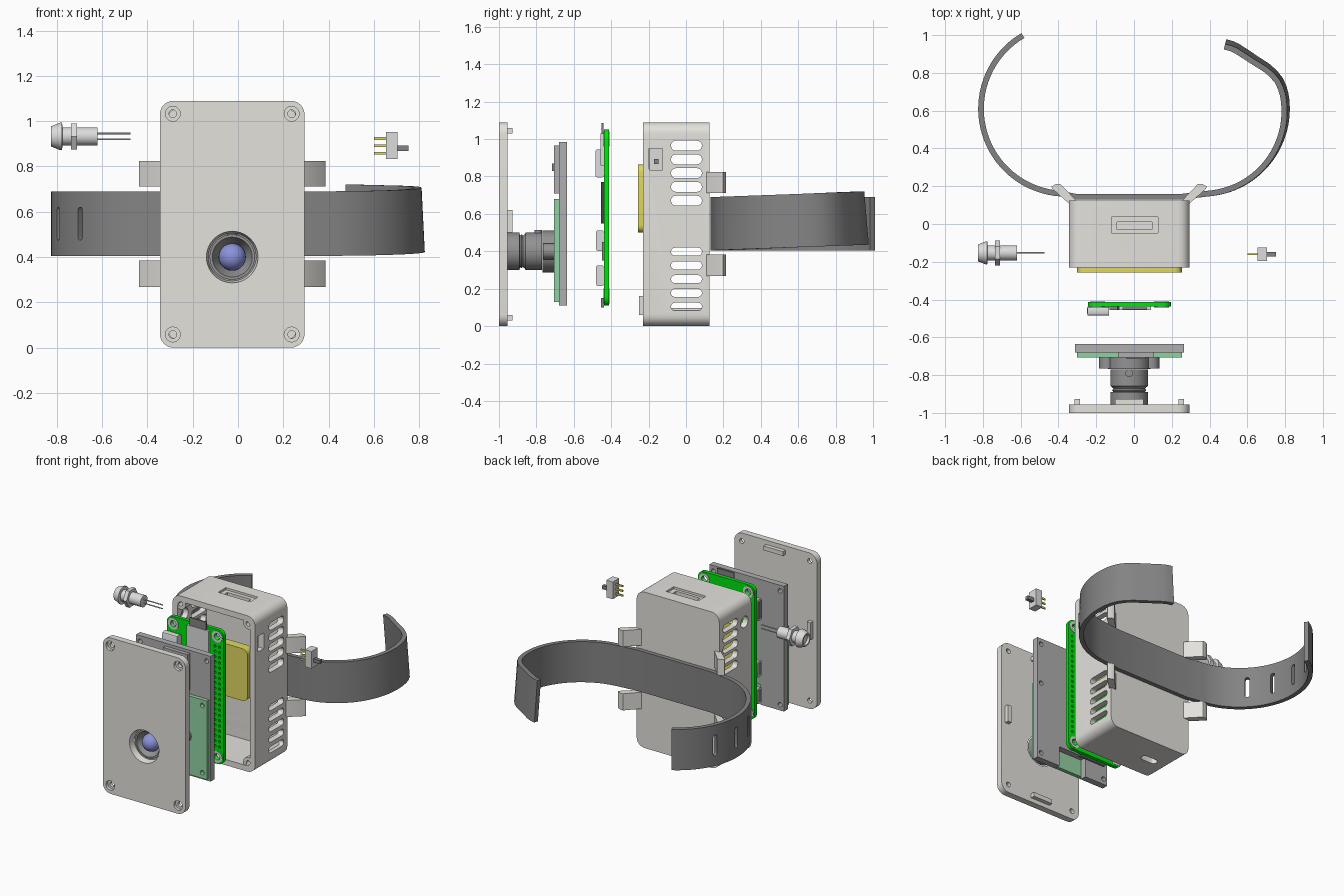
import bpy, bmesh, math
from mathutils import Vector, Matrix

if "Cube" in bpy.data.objects:
    bpy.data.objects.remove(bpy.data.objects["Cube"])


def material(name, *rgb):
    m = bpy.data.materials.new(name)
    m.use_nodes = True
    m.diffuse_color = (*rgb, 1)
    m.node_tree.nodes["Principled BSDF"].inputs["Base Color"].default_value = (*rgb, 1)
    return m


CASE = material("warm light grey", .78, .76, .72)
STRAP = material("dark grey", .23, .23, .23)
LENS = material("lens grey", .29, .29, .29)
PCB = material("bright green", 0, .78, .005)
PALE = material("pale green", .29, .64, .36)
PANEL = material("mid grey", .43, .43, .44)
SILVER = material("silver", .72, .72, .72)
BLUE = material("lens blue", .26, .29, .7)
YELLOW = material("yellow", .74, .69, .12)
BLACK = material("near black", .06, .06, .06)

CX = -.0255  # centre line of the case


def finish(name, bm, mat):
    bmesh.ops.recalc_face_normals(bm, faces=bm.faces)
    me = bpy.data.meshes.new(name)
    bm.to_mesh(me)
    bm.free()
    ob = bpy.data.objects.new(name, me)
    bpy.context.collection.objects.link(ob)
    if mat:
        me.materials.append(mat)
    smooth(me)
    return ob


def smooth(me):
    me.shade_smooth()
    me.set_sharp_from_angle(angle=math.radians(32))


def box(name, mat, x, y, z, axis=1, r=0, segs=6):
    """Block from ranges; edges parallel to the axis are rounded by r."""
    bm = bmesh.new()
    bmesh.ops.create_cube(bm, size=1)
    for v in bm.verts:
        v.co = [lo + (c + .5) * (hi - lo) for c, (lo, hi) in zip(v.co, (x, y, z))]
    if r:
        edges = [e for e in bm.edges
                 if abs((e.verts[0].co - e.verts[1].co).normalized()[axis]) > .9]
        bmesh.ops.bevel(bm, geom=edges, offset=r, segments=segs, profile=.5, affect='EDGES')
    return finish(name, bm, mat)


def lathe(name, mat, axis, centre, profile, segs=32):
    """Turn (radius, position) points round an axis through the centre."""
    bm = bmesh.new()
    d, side = Vector((0, 0, 0)), Vector((0, 0, 0))
    d[axis], side[(axis + 1) % 3] = 1, 1
    base = Vector(centre)
    base[axis] = 0
    vs = [bm.verts.new(base + side * r + d * t) for r, t in profile]
    es = [bm.edges.new(p) for p in zip(vs, vs[1:])]
    bmesh.ops.spin(bm, geom=vs + es, cent=base, axis=d, angle=2 * math.pi, steps=segs)
    bmesh.ops.remove_doubles(bm, verts=bm.verts, dist=1e-5)
    return finish(name, bm, mat)


def rod(name, mat, axis, centre, r, a, b, segs=24):
    return lathe(name, mat, axis, centre, [(0, a), (r, a), (r, b), (0, b)], segs)


def cut(ob, cutters):
    for c in cutters:
        m = ob.modifiers.new("cut", 'BOOLEAN')
        m.operation, m.solver, m.object = 'DIFFERENCE', 'EXACT', c
    dg = bpy.context.evaluated_depsgraph_get()
    me = bpy.data.meshes.new_from_object(ob.evaluated_get(dg))
    ob.modifiers.clear()
    ob.data = me
    smooth(me)
    for c in cutters:
        bpy.data.objects.remove(c)


def mid(c, half):
    return (c - half, c + half)


WIDE, TALL = (-.345, .294), (0, 1.09)
CORNERS = [(x, z) for x in (-.288, .237) for z in (.058, 1.033)]

# Front cover with countersunk corners, lens opening and snap tabs
cover = box("front_cover", CASE, WIDE, (-1, -.955), TALL, r=.06)
holes = [lathe("c", None, 1, (x, 0, z), [(0, -1.01), (.033, -1.01), (.033, -.98),
         (.017, -.98), (.017, -.94), (0, -.94)], 20) for x, z in CORNERS]
holes.append(lathe("c", None, 1, (CX, 0, .4), [(0, -1.01), (.116, -1.01), (.102, -.94), (0, -.94)], 40))
cut(cover, holes)
for s in (-1, 1):
    box("cover_side_tab", CASE, mid(CX + s * .275, .015), (-.955, -.927), (.5, .62))
    box("cover_end_tab", CASE, mid(CX, .075), (-.955, -.927), mid(.545 + s * .5, .015))

# Lens barrel, glass and mount
lathe("lens_barrel", LENS, 1, (CX, 0, .4),
      [(0, -.89), (.055, -.89), (.088, -.957), (.1, -.957), (.1, -.89), (.084, -.888),
       (.09, -.88), (.084, -.872), (.09, -.864), (.1, -.857), (.1, -.77), (0, -.77)], 40)
bm = bmesh.new()
bmesh.ops.create_uvsphere(bm, u_segments=28, v_segments=16, radius=.06,
                          matrix=Matrix.Translation((CX, -.92, .4)))
finish("lens_glass", bm, BLUE)
rod("lens_mount", LENS, 1, (CX, 0, .4), .112, -.768, -.706, 12)
rod("focus_screw", LENS, 2, (CX, -.79, 0), .02, .48, .514, 16)
for s in (-1, 1):
    rod("mount_lug", LENS, 1, (CX + s * .117, 0, .4), .043, -.765, -.706, 12)

# Camera board and its backing panel
panel = box("camera_panel", PANEL, (-.312, .264), (-.68, -.636), (.11, .985))
cut(panel, [rod("c", None, 1, (x, 0, z), .016, -.7, -.6, 12)
            for x in (-.282, .234) for z in (.15, .66, .945)]
    + [box("c", None, (-.132, .083), (-.7, -.6), (.1, .25))])
board = box("camera_board", PALE, (-.302, .253), (-.706, -.68), (.13, .68))
cut(board, [rod("c", None, 1, (x, 0, z), .016, -.72, -.67, 12)
            for x in (-.267, .218) for z in (.17, .64)])
box("camera_chip", PANEL, (-.085, .105), (-.706, -.68), (.71, .965))
box("camera_connector", STRAP, (-.04, .06), (-.716, -.706), (.83, .87))

# Computer board with ringed mounting holes, pin header holes and connectors
pi = box("computer_board", PCB, (-.243, .196), (-.438, -.412), (.11, 1.05), r=.045)
MOUNTS = [(x, z) for x in (-.193, .146) for z in (.16, 1.0)]
cut(pi, [rod("c", None, 1, (x, 0, z), .022, -.5, -.4, 16) for x, z in MOUNTS]
    + [rod("c", None, 1, (.146 + s * .018, 0, .232 + i * .0367), .009, -.5, -.4, 8)
       for i in range(20) for s in (-1, 1)])
for x, z in MOUNTS:
    lathe("mount_ring", SILVER, 1, (x, 0, z),
          [(.022, -.441), (.04, -.441), (.04, -.409), (.022, -.409), (.022, -.441)], 20)
box("video_port", SILVER, (-.247, -.132), (-.485, -.438), (.795, .945), axis=0, r=.012, segs=2)
for z in (.457, .27):
    box("power_port", SILVER, (-.247, -.165), (-.482, -.438), mid(z, .055), axis=0, r=.012, segs=2)
    box("power_port_mouth", STRAP, (-.25, -.24), (-.474, -.446), mid(z, .04))
box("video_port_mouth", STRAP, (-.25, -.24), (-.475, -.448), (.81, .93))
box("processor", BLACK, (-.09, .07), (-.455, -.438), (.55, .77))
box("wireless_chip", STRAP, (-.07, .02), (-.45, -.438), (.35, .45))
box("card_socket", SILVER, (-.08, .09), (-.456, -.438), (.86, 1.03))
box("memory_card", STRAP, (-.06, .07), (-.452, -.442), (1.03, 1.085))
box("ribbon_socket", STRAP, (-.13, .08), (-.455, -.438), (.1, .15))

# Battery and charging socket
box("battery", YELLOW, (-.302, .253), (-.257, -.195), (.5, .865), r=.04)
box("charge_socket", SILVER, mid(-.18, .06), (-.25, -.2), (.06, .16))

# Hollow rear case, open to the front
case = box("rear_case", CASE, WIDE, (-.23, .125), TALL, r=.06)
cutters = [box("c", None, (-.305, .254), (-.3, .085), (.04, 1.05), r=.03)]
for start, height in ((.671, .053), (.104, .043)):
    cutters += [box("c", None, (-.5, .5), (-.08, .085), mid(start + i * .0735, height / 2),
                    axis=0, r=height * .49, segs=5) for i in range(5)]
cutters += [
    box("c", None, (-.12, .128), (-.048, .037), (1.075, 1.2)),
    box("c", None, (-.09, .096), (-.028, .01), (1, 1.2)),
    box("c", None, mid(-.18, .06), mid(-.066, .025), (-.1, .1), axis=2, r=.024, segs=5),
    box("c", None, (.2, .4), (-.198, -.135), (.84, .95)),
    rod("c", None, 0, (0, -.153, .93), .04, -.5, -.2)]
cut(case, cutters)
for x, z in CORNERS:
    lathe("screw_post", CASE, 1, (x, 0, z),
          [(0, -.1), (.017, -.1), (.017, -.225), (.04, -.225), (.04, .1), (0, .1)], 20)

# Four slanted strap lugs
LUG = [(.31, .1), (.405, .185), (.412, .198), (.385, .213), (.365, .213), (.28, .124)]
for s in (-1, 1):
    for z0, z1 in ((.268, .384), (.712, .825)):
        bm = bmesh.new()
        f = bm.faces.new([bm.verts.new((CX + s * x, y, z0)) for x, y in LUG])
        ext = bmesh.ops.extrude_face_region(bm, geom=[f])["geom"]
        bmesh.ops.translate(bm, vec=(0, 0, z1 - z0),
                            verts=[v for v in ext if isinstance(v, bmesh.types.BMVert)])
        finish("strap_lug", bm, CASE)


# Wrist strap swept along its bent path, one arm rising and leaning slightly
def arc(cx, a0, a1, n):
    angles = [math.radians(a0 + (a1 - a0) * i / n) for i in range(n + 1)]
    return [Vector((cx + .45 * math.cos(a), .61 + .45 * math.sin(a))) for a in angles]


path = arc(-.36, 120.5, 266, 36) + [Vector((-.31, .145)), Vector((.255, .145))] \
    + arc(.36, -82, 10, 26) \
    + [Vector(p) for p in ((.793, .725), (.775, .765), (.745, .803), (.705, .838),
                           (.655, .87), (.6, .907), (.55, .94), (.52, .954), (.485, .963))]
bm = bmesh.new()
rings = []
for i, p in enumerate(path):
    t = (path[min(i + 1, len(path) - 1)] - path[max(i - 1, 0)]).normalized()
    n = Vector((-t.y, t.x))  # points to the inside of the loop
    k = max(0, p.y - .15) / .8 if p.x > 0 else 0
    ring = []
    for o, z in ((-.015, .405), (.015, .405), (.015, .69), (-.015, .69)):
        q = p + n * (o + (k * .025 if z > .5 else 0))
        ring.append(bm.verts.new((q.x, q.y, z + .03 * k)))
    rings.append(ring)
for a, b in zip(rings, rings[1:]):
    for j in range(4):
        bm.faces.new((a[j], a[(j + 1) % 4], b[(j + 1) % 4], b[j]))
bm.faces.new(rings[0])
bm.faces.new(rings[-1])
strap = finish("wrist_strap", bm, STRAP)
slots = []
for a in (156, 178.5, 201, 223.5):
    c = box("c", None, (.35, .55), (-.014, .014), (.475, .62), axis=0, r=.013, segs=4)
    c.data.transform(Matrix.Translation((-.36, .61, 0)) @ Matrix.Rotation(math.radians(a), 4, 'Z'))
    slots.append(c)
cut(strap, slots)

# Indicator light with nut and leads
LED = (0, -.153, .933)
lathe("indicator_light", SILVER, 0, LED,
      [(0, -.81), (.03, -.81), (.035, -.825), (.045, -.825), (.061, -.785), (.061, -.777),
       (.04, -.775), (.04, -.62), (0, -.62)])
rod("indicator_nut", SILVER, 0, LED, .066, -.737, -.71, 6)
for s in (-1, 1):
    rod("indicator_lead", SILVER, 0, (0, -.153, .933 + s * .013), .004, -.62, -.475, 8)

# Slide switch
box("switch_body", SILVER, (.654, .704), (-.195, -.125), (.832, .952))
box("switch_toggle", STRAP, (.704, .753), (-.172, -.148), (.868, .893))
for z in (.858, .891, .924):
    box("switch_pin", YELLOW, (.6, .654), mid(-.16, .004), mid(z, .006))
